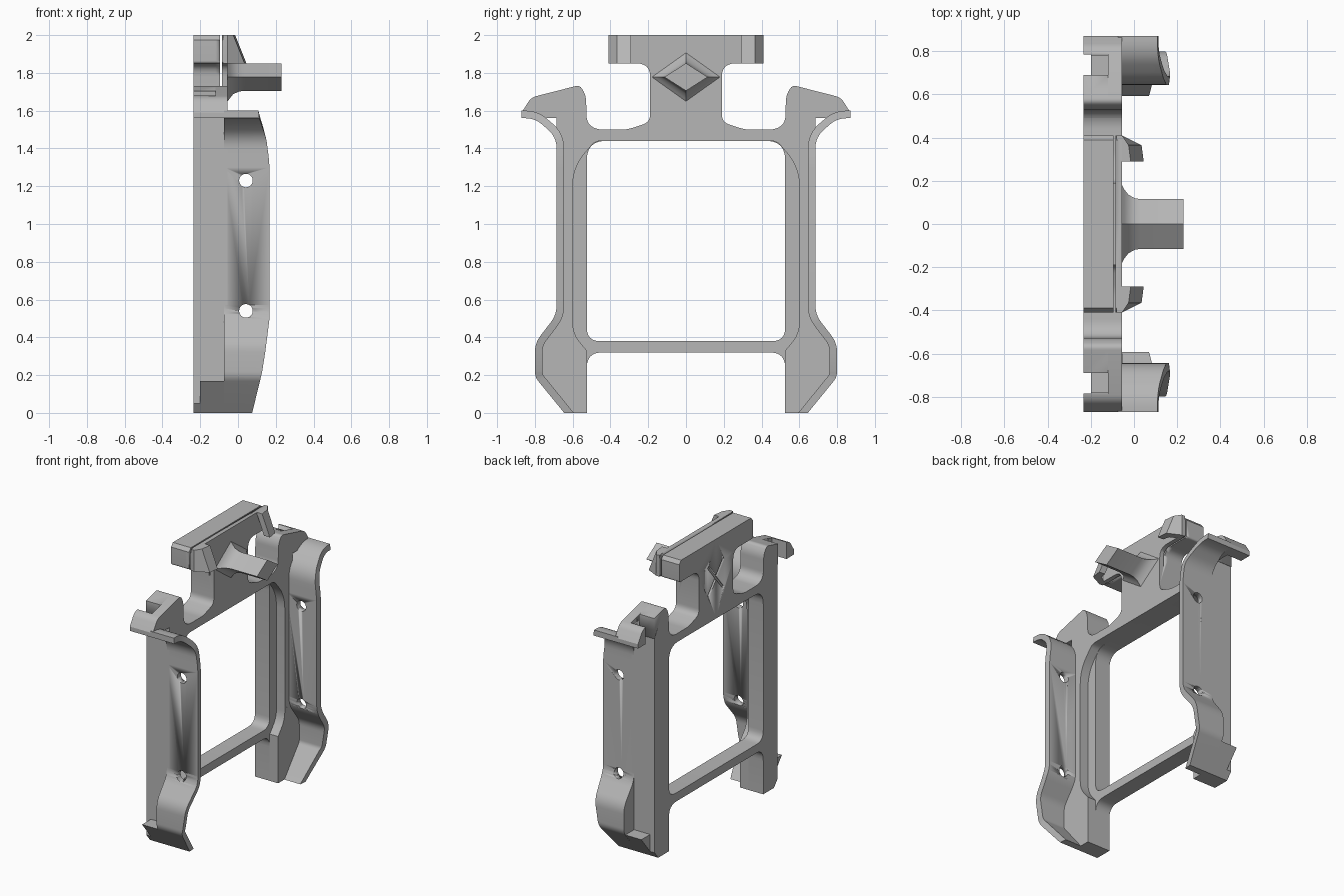
import bpy, bmesh, math
from mathutils import Vector, Matrix

cube = bpy.data.objects.get("Cube")
if cube:
    bpy.data.objects.remove(cube, do_unlink=True)

grey = bpy.data.materials.new("plain grey")
grey.use_nodes = True
grey.diffuse_color = (0.47, 0.47, 0.47, 1)
grey.node_tree.nodes["Principled BSDF"].inputs["Base Color"].default_value = (0.47, 0.47, 0.47, 1)

BACK, STEP, FACE, FLARE = -0.235, -0.12, -0.055, -0.075


def rounded(points, closed=True, steps=6):
    """Replace each (a, b, radius) corner by a smooth arc of points."""
    out, n = [], len(points)
    for i, p in enumerate(points):
        r = p[2] if len(p) > 2 else 0
        c = Vector(p[:2])
        if r == 0:
            out.append(c)
            continue
        a = c + (Vector(points[i - 1][:2]) - c).normalized() * r
        b = c + (Vector(points[(i + 1) % n][:2]) - c).normalized() * r
        for k in range(steps + 1):
            t = k / steps
            out.append(a * (1 - t) ** 2 + c * 2 * t * (1 - t) + b * t * t)
    return out


def finish(name, bm, mirror=False):
    bmesh.ops.recalc_face_normals(bm, faces=bm.faces)
    if mirror:
        seam = [f for f in bm.faces if all(abs(v.co.y) < 1e-5 for v in f.verts)]
        bmesh.ops.delete(bm, geom=seam, context='FACES')
    mesh = bpy.data.meshes.new(name)
    bm.to_mesh(mesh)
    bm.free()
    mesh.materials.append(grey)
    ob = bpy.data.objects.new(name, mesh)
    bpy.context.collection.objects.link(ob)
    activate(ob)
    if mirror:
        mod = ob.modifiers.new("mirror", 'MIRROR')
        mod.use_axis = (False, True, False)
        bpy.ops.object.modifier_apply(modifier=mod.name)
    bpy.ops.object.shade_smooth_by_angle(angle=math.radians(30))
    return ob


def activate(ob):
    bpy.ops.object.select_all(action='DESELECT')
    ob.select_set(True)
    bpy.context.view_layer.objects.active = ob


def loft(name, rings, mirror=False, caps=True):
    """Bridge rings of points, closing both ends."""
    bm = bmesh.new()
    vs = [[bm.verts.new(p) for p in ring] for ring in rings]
    n = len(vs[0])
    for a, b in zip(vs, vs[1:]):
        for i in range(n):
            j = (i + 1) % n
            bm.faces.new((a[i], a[j], b[j], b[i]))
    if caps:
        bm.faces.new(vs[0])
        bm.faces.new(vs[-1])
    return finish(name, bm, mirror)


def plate(name, outline, x0, x1, mirror=True):
    pts = rounded(outline)
    return loft(name, [[(x, p.x, p.y) for p in pts] for x in (x0, x1)], mirror)


def box(size, centre, turn=0):
    bm = bmesh.new()
    bmesh.ops.create_cube(bm, size=1)
    bmesh.ops.scale(bm, vec=size, verts=bm.verts)
    bmesh.ops.rotate(bm, matrix=Matrix.Rotation(turn, 3, 'X'), verts=bm.verts)
    bmesh.ops.translate(bm, vec=centre, verts=bm.verts)
    return finish("cutter", bm)


def cut(ob, *cutters):
    for c in cutters:
        mod = ob.modifiers.new("cut", 'BOOLEAN')
        mod.operation, mod.solver, mod.object = 'DIFFERENCE', 'EXACT', c
        activate(ob)
        bpy.ops.object.modifier_apply(modifier=mod.name)
        bpy.data.objects.remove(c, do_unlink=True)


# Half outline shared by both frame layers: foot, post, hook, stem and head
upper = [(.525, 0), (.645, 0), (.685, .05), (.685, 1.56), (.87, 1.56), (.87, 1.59),
         (.82, 1.67, .03), (.565, 1.735, .02), (.53, 1.69, .04), (.525, 1.53, .04),
         (.47, 1.5, .03), (.31, 1.5, .03), (.19, 1.54, .04), (.19, 1.85, .07),
         (.41, 1.85, .015), (.41, 1.975), (.39, 2), (0, 2), (0, 1.44)]

# Rear layer with both crossbars
rear = plate("rear_frame", [(0, .38), (0, .32), (.525, .32, .08)] + upper
             + [(.525, 1.44, .1), (.525, .38, .07)], BACK, STEP)
notches = [box((.3, .095, .4), (BACK - .035, s * .737, 1.65)) for s in (-1, 1)]
slots = [box((.03, .022, .27), (BACK, 0, 1.73), s * math.radians(40)) for s in (-1, 1)]
cut(rear, *notches, *slots)

# Front layer with the wider opening, split behind the head
front = plate("front_frame", upper + [(.48, 1.44, .03), (.6, 1.3, .1), (.6, .42, .06), (.525, .33)],
              STEP, FACE)
cut(front, box((.009, 1, .3), (-.09, 0, 1.88)))

# Flared foot back walls and their lower ledges
plate("flare_wall", [(.6, .0), (.645, 0), (.8, .19, .03), (.8, .37, .05), (.685, .5, .05),
                     (.6, .5)], FLARE, FACE + .001)
plate("foot_ledge", [(.64, .0), (.645, 0), (.783, .17), (.64, .17)], -.2, FLARE)

# Side walls: thin bent sheets with a curved free edge
path = rounded([(.87, 1.56), (.8, 1.56, .05), (.685, 1.46, .06), (.685, 1.36), (.685, 1.3),
                (.685, .52, .05), (.8, .37, .05), (.8, .19, .03), (.645, 0)])
EDGE = [(0, .075), (.12, .105), (.25, .135), (.5, .167), (1.32, .167), (1.45, .15), (1.6, .1)]


def edge_x(z):
    for (z0, a), (z1, b) in zip(EDGE, EDGE[1:]):
        if z <= z1:
            return a + (b - a) * (z - z0) / (z1 - z0)
    return EDGE[-1][1]


rings = []
for i, p in enumerate(path):
    d = (path[min(i + 1, len(path) - 1)] - path[max(i - 1, 0)]).normalized()
    q = p + Vector((d.y, -d.x)) * .04
    if i == len(path) - 1:
        q = Vector((.594, 0))
    e = edge_x(p.y)
    rings.append([(FLARE, *p), (e, *p), (e - .005, *q), (FLARE, *q)])
walls = loft("side_walls", rings, mirror=True)
for z in (.54, 1.23):
    bm = bmesh.new()
    bmesh.ops.create_cone(bm, cap_ends=True, segments=24, radius1=.036, radius2=.036, depth=2,
                          matrix=Matrix.Translation((.042, 0, z)) @ Matrix.Rotation(math.pi / 2, 4, 'X'))
    cut(walls, finish("cutter", bm))

# Slanted prongs wrapping forward from the head
plan = [(-.08, .41), (FACE, .41), (.035, .365), (.045, .29), (.0, .29), (-.01, .335), (FACE, .365), (-.08, .365)]
loft("head_prongs", [[(x - (k * .06 if x > FACE else 0), y, 1.85 + k * .15) for x, y in plan]
                     for k in (0, 1)], mirror=True)

# Diamond arm flaring into the stem
arm = [(-.06, .19, .135), (-.045, .16, .115), (-.025, .135, .09), (.005, .119, .077),
       (.03, .115, .073), (.229, .115, .073)]
loft("diamond_arm", [[(x, w, 1.778), (x, 0, 1.778 + h), (x, -w, 1.778), (x, 0, 1.778 - h)]
                     for x, w, h in arm])
